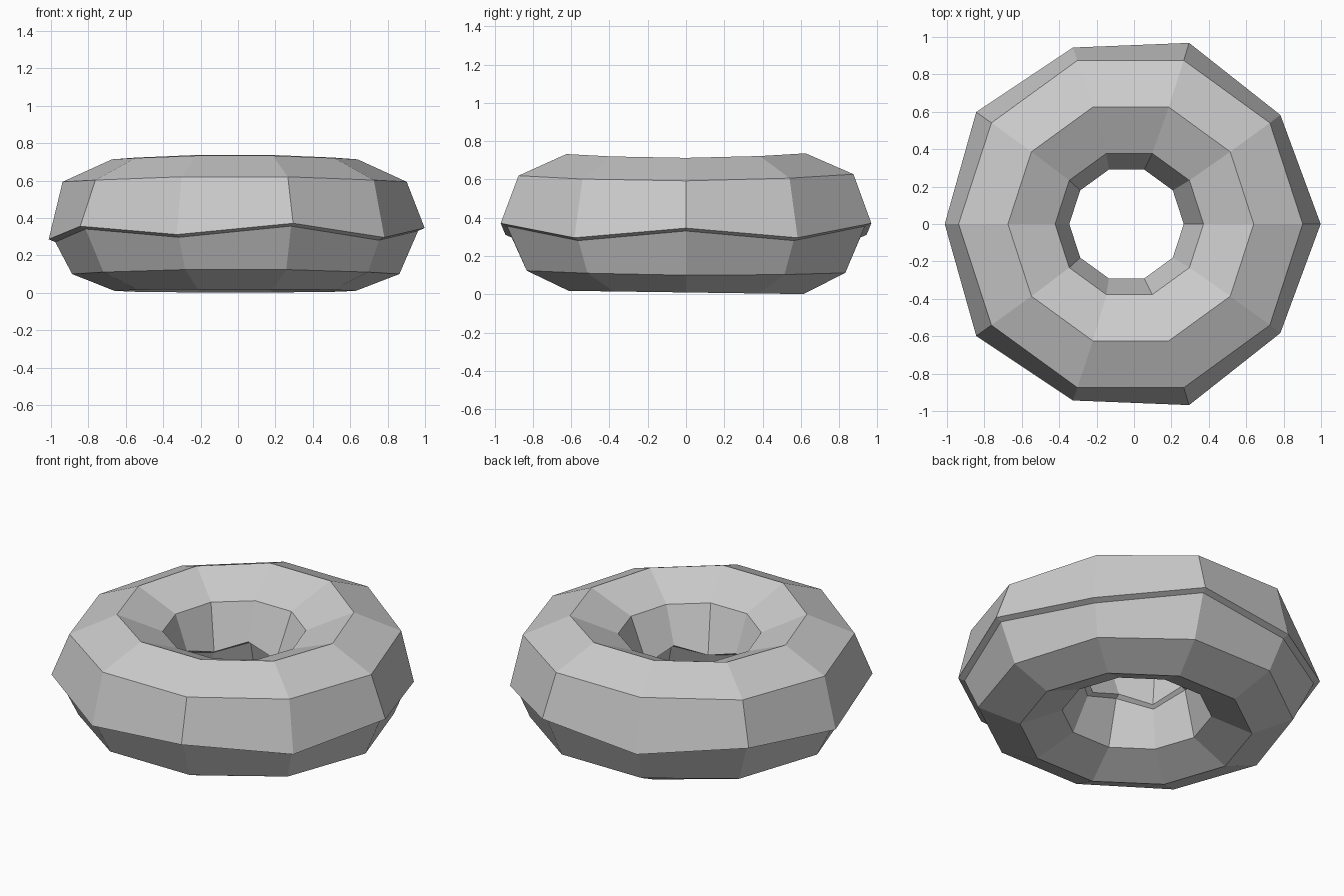
import bpy
import bmesh
from math import cos, sin, pi

cube = bpy.data.objects.get("Cube")
if cube:
    bpy.data.objects.remove(cube, do_unlink=True)

SIDES = 10

grey = bpy.data.materials.new("plain_grey")
grey.use_nodes = True
colour = (0.6, 0.6, 0.6, 1)
grey.diffuse_color = colour
grey.node_tree.nodes["Principled BSDF"].inputs["Base Color"].default_value = colour


def ring(radius, z, shift=-0.02, wave=0.0, flare=0.0, saddle=0.0, tilt=0.0):
    """Slightly uneven ten-sided ring; wave lifts every second corner."""
    points = []
    for k in range(SIDES):
        a = 2 * pi * k / SIDES
        sign = 1 if k % 2 == 0 else -1
        r = radius + flare * sign
        height = z + wave * sign - saddle * cos(2 * a) + tilt * sin(a)
        points.append((shift + r * cos(a), r * sin(a), height))
    return points


def loft(name, rings, closed):
    """Skin quads between successive rings."""
    bm = bmesh.new()
    loops = [[bm.verts.new(p) for p in r] for r in rings]
    count = len(loops)
    for i in range(count if closed else count - 1):
        low, high = loops[i], loops[(i + 1) % count]
        for j in range(SIDES):
            n = (j + 1) % SIDES
            bm.faces.new((low[j], low[n], high[n], high[j]))
    mesh = bpy.data.meshes.new(name)
    bm.to_mesh(mesh)
    bm.free()
    mesh.materials.append(grey)
    obj = bpy.data.objects.new(name, mesh)
    bpy.context.collection.objects.link(obj)
    return obj


# Wavy edges where the icing meets the dough
outer_edge = ring(0.97, 0.315, wave=0.03, flare=0.013, saddle=0.014)
inner_edge = ring(0.335, 0.36, shift=-0.035, wave=-0.03)

# Dough ring: eight-sided section
loft("dough_ring", [
    ring(0.645, 0.01, shift=-0.015, tilt=-0.009),
    ring(0.875, 0.11, shift=-0.012, saddle=0.01, tilt=-0.006),
    outer_edge,
    ring(0.885, 0.575, saddle=0.015),
    ring(0.65, 0.695, saddle=0.012),
    ring(0.42, 0.58, shift=-0.025),
    inner_edge,
    ring(0.415, 0.11, shift=-0.02, tilt=-0.006),
], closed=True)

# Icing: thin shell over the top with a stepped lip
loft("icing", [
    outer_edge,
    ring(1.005, 0.33, wave=0.03, flare=0.013, saddle=0.014),
    ring(0.92, 0.61, shift=-0.018, saddle=0.017, tilt=0.004),
    ring(0.657, 0.725, shift=-0.017, saddle=0.012, tilt=0.002),
    ring(0.397, 0.615, shift=-0.025, saddle=0.006),
    ring(0.306, 0.375, shift=-0.04, wave=-0.03),
    inner_edge,
], closed=False)
